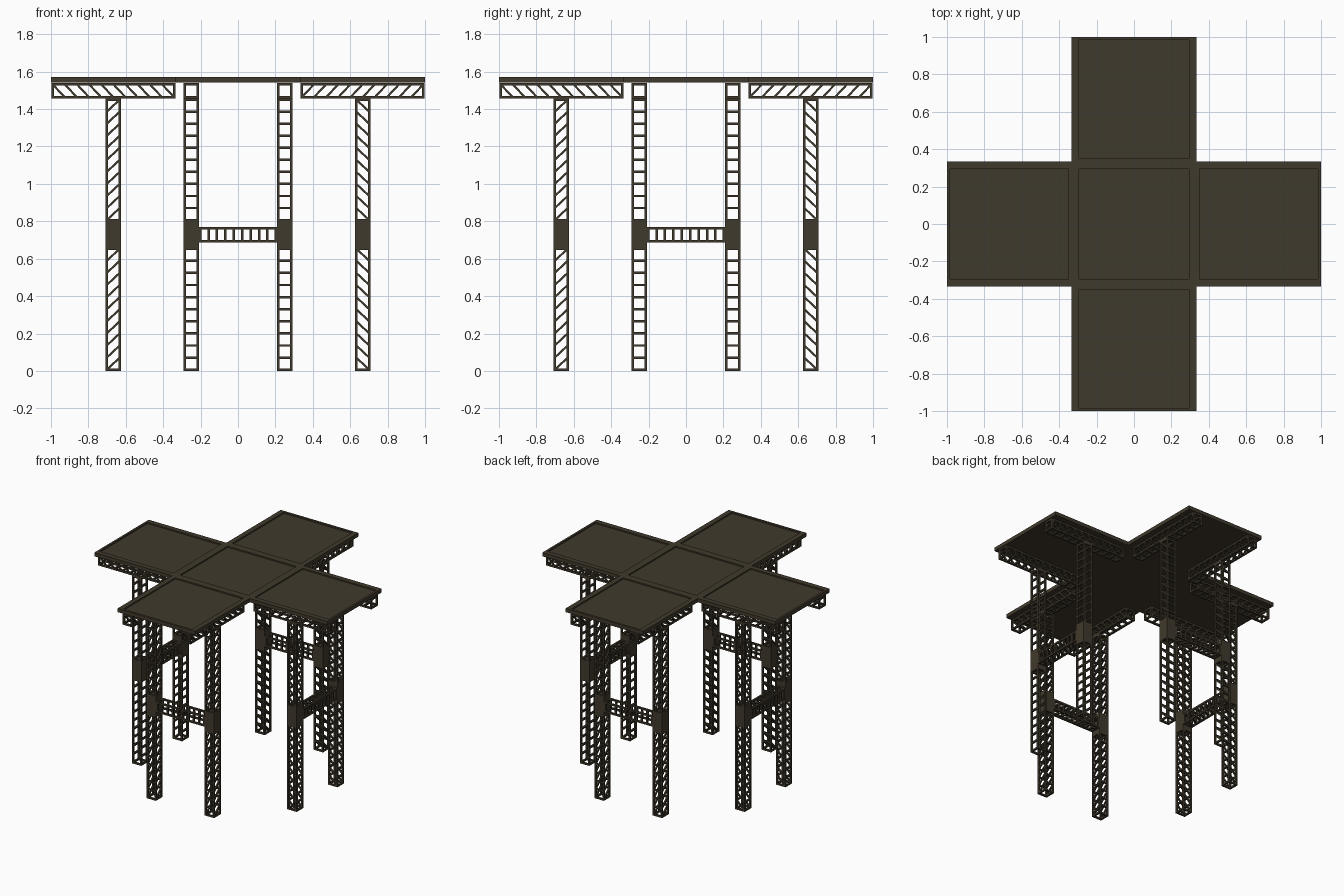
import bpy, bmesh, math
from mathutils import Vector, Matrix

if "Cube" in bpy.data.objects:
    bpy.data.objects.remove(bpy.data.objects["Cube"])

mat = bpy.data.materials.new("dark bronze")
mat.diffuse_color = (0.051, 0.041, 0.025, 1)
mat.use_nodes = True
mat.node_tree.nodes["Principled BSDF"].inputs["Base Color"].default_value = mat.diffuse_color

W = 0.041    # half width of a lattice
T = 0.0065   # half thickness of a bar


def finish(bm, name, turn=0.0):
    me = bpy.data.meshes.new(name)
    bm.to_mesh(me)
    me.materials.append(mat)
    ob = bpy.data.objects.new(name, me)
    ob.rotation_euler.z = turn
    bpy.context.collection.objects.link(ob)
    return ob


def box(bm, lo, hi):
    lo, hi = Vector(lo), Vector(hi)
    m = Matrix.Translation((lo + hi) / 2) @ Matrix.Diagonal((*(hi - lo), 1))
    bmesh.ops.create_cube(bm, size=1, matrix=m)


def bar(bm, a, b, side, t=T):
    """Square bar from a to b, one side square to the given direction."""
    a, b, side = Vector(a), Vector(b), Vector(side)
    d = b - a
    z = d.normalized()
    m = Matrix((side, z.cross(side), z)).transposed().to_4x4()
    m = Matrix.Translation((a + b) / 2) @ m @ Matrix.Diagonal((2 * t, 2 * t, d.length, 1))
    bmesh.ops.create_cube(bm, size=1, matrix=m)


def lattice(bm, start, along, lean, flat, length, n):
    """Four chords; rungs run along 'flat', diagonals in the along/lean plane."""
    s, A, L, F = map(Vector, (start, along, lean, flat))
    r = W - T
    for i in (-1, 1):
        for j in (-1, 1):
            o = s + L * r * i + F * r * j
            bar(bm, o, o + A * length, F)
    step = (length - 2 * T) / n
    for k in range(n + 1):
        o = s + A * (T + k * step)
        for i in (-1, 1):
            bar(bm, o + L * r * i - F * r, o + L * r * i + F * r, A)
            if k in (0, n):
                bar(bm, o - L * r + F * r * i, o + L * r + F * r * i, F)
            if k < n:
                bar(bm, o - L * r + F * r * i, o + L * r + F * r * i + A * step, F, T * 0.85)


X, Y, Z = (1, 0, 0), (0, 1, 0), (0, 0, 1)
XN = (-1, 0, 0)
LX, LY = 0.667, 0.25    # leg position in an arm

for q, side in enumerate(("right", "back", "left", "front")):
    turn = q * math.pi / 2
    # legs with solid joint blocks
    for s in (-1, 1):
        bm = bmesh.new()
        lattice(bm, (LX, s * LY, 0), Z, XN, Y, 0.66, 10)
        lattice(bm, (LX, s * LY, 0.80), Z, XN, Y, 0.657, 10)
        finish(bm, side + "_leg", turn)
        bm = bmesh.new()
        box(bm, (LX - W, s * LY - W, 0.66), (LX + W, s * LY + W, 0.80))
        finish(bm, side + "_joint_block", turn)
        # deck beam on top of the leg
        bm = bmesh.new()
        lattice(bm, (0.335, s * LY, 1.457 + W), X, Z, Y, 0.663, 10)
        finish(bm, side + "_deck_beam", turn)
    # brace between the two legs
    bm = bmesh.new()
    lattice(bm, (LX, -LY + W, 0.728), Y, X, Z, 2 * (LY - W), 9)
    finish(bm, side + "_brace", turn)


# deck pieces with a recessed panel in a raised rim
def deck(name, lo, hi, plo, phi, turn=0.0):
    bm = bmesh.new()
    zb, zt, zp = 1.543, 1.572, 1.562
    box(bm, (*lo, zb), (*hi, zp))
    box(bm, (lo[0], lo[1], zp), (plo[0], hi[1], zt))
    box(bm, (phi[0], lo[1], zp), (hi[0], hi[1], zt))
    box(bm, (plo[0], lo[1], zp), (phi[0], plo[1], zt))
    box(bm, (plo[0], phi[1], zp), (phi[0], hi[1], zt))
    finish(bm, name, turn)


H = 0.333
deck("centre_deck", (-H, -H), (H, H), (-0.293, -0.293), (0.293, 0.293))
for q, side in enumerate(("right", "back", "left", "front")):
    deck(side + "_deck", (H, -H), (1, H), (0.35, -0.293), (0.983, 0.293), q * math.pi / 2)
